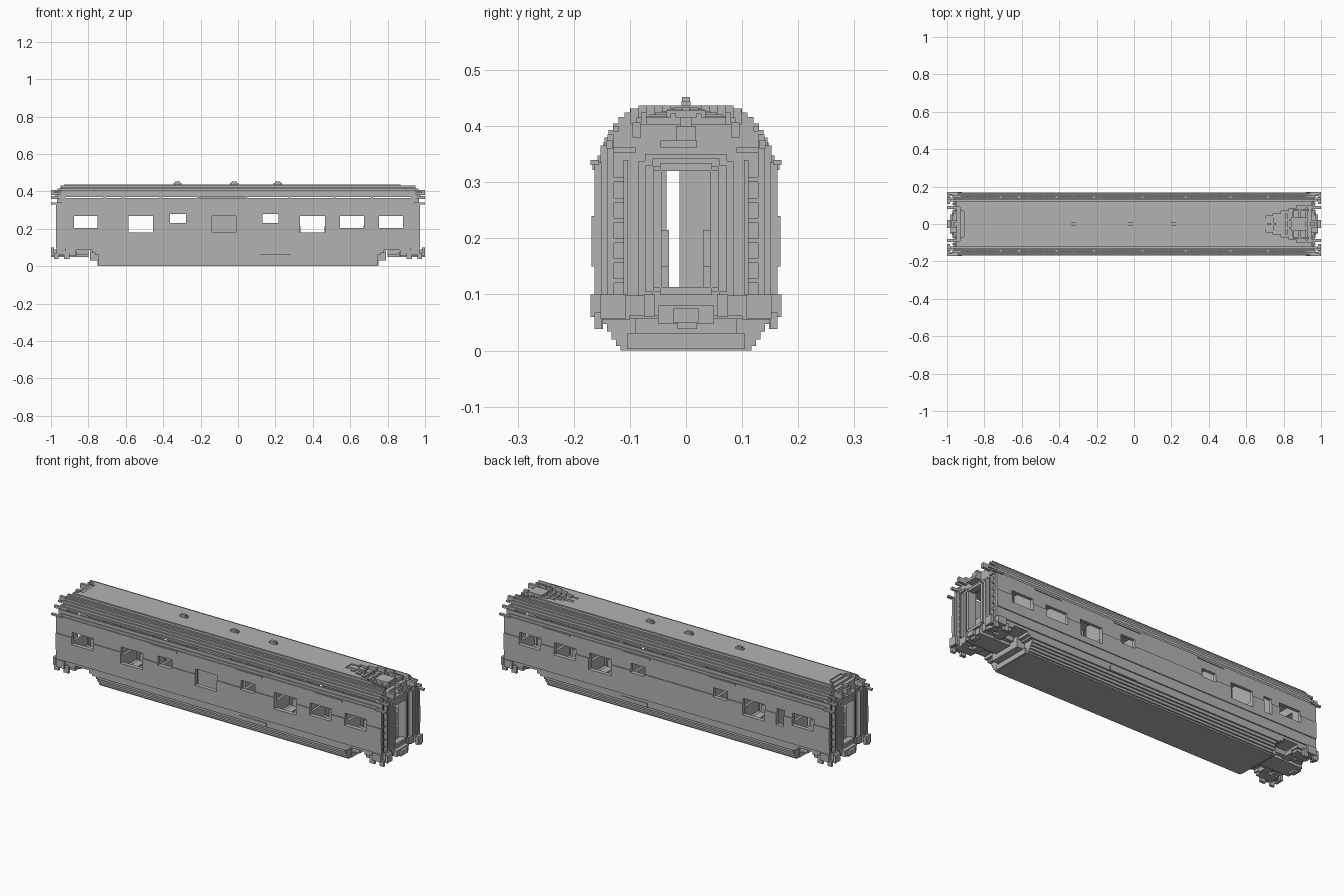
import bpy
import bmesh

if "Cube" in bpy.data.objects:
    bpy.data.objects.remove(bpy.data.objects["Cube"], do_unlink=True)

grey = bpy.data.materials.new("plain grey")
grey.use_nodes = True
paint = (0.45, 0.45, 0.45, 1)
grey.diffuse_color = paint
grey.node_tree.nodes["Principled BSDF"].inputs["Base Color"].default_value = paint


def new_object(name, bm):
    bmesh.ops.recalc_face_normals(bm, faces=bm.faces)
    mesh = bpy.data.meshes.new(name)
    bm.to_mesh(mesh)
    bm.free()
    mesh.materials.append(grey)
    obj = bpy.data.objects.new(name, mesh)
    bpy.context.collection.objects.link(obj)
    return obj


def add_box(bm, x0, x1, y0, y1, z0, z1):
    verts = bmesh.ops.create_cube(bm, size=1)["verts"]
    for v in verts:
        v.co.x = x1 if v.co.x > 0 else x0
        v.co.y = y1 if v.co.y > 0 else y0
        v.co.z = z1 if v.co.z > 0 else z0


def boxes(name, specs):
    bm = bmesh.new()
    for spec in specs:
        add_box(bm, *spec)
    return new_object(name, bm)


def mirror_y(specs):
    return specs + [(a, b, -d, -c, e, f) for a, b, c, d, e, f in specs]


def both_ends(specs):
    return specs + [(-b, -a, c, d, e, f) for a, b, c, d, e, f in specs]


def cut(target, spec):
    cutter = boxes("cutter", [spec])
    cutter.hide_render = True
    mod = target.modifiers.new("cut", 'BOOLEAN')
    mod.operation, mod.solver, mod.object = 'DIFFERENCE', 'EXACT', cutter
    bpy.context.view_layer.objects.active = target
    bpy.ops.object.modifier_apply(modifier=mod.name)
    bpy.data.objects.remove(cutter, do_unlink=True)


# Carriage body: stepped cross-section, each step is (top height, half width)
steps = [(.008, .117), (.02, .125), (.034, .133), (.047, .141), (.062, .149),
         (.1, .157), (.15, .163), (.24, .168), (.335, .163), (.348, .158),
         (.365, .152), (.38, .145), (.393, .138), (.405, .13), (.416, .12),
         (.424, .11), (.431, .1), (.437, .085)]
side, low = [], 0
for top, half in steps:
    side += [(half, low), (half, top)]
    low = top
outline = side + [(-y, z) for y, z in reversed(side)]
bm = bmesh.new()
face = bm.faces.new([bm.verts.new((-.95, y, z)) for y, z in outline])
moved = bmesh.ops.extrude_face_region(bm, geom=[face])["geom"]
bmesh.ops.translate(bm, vec=(1.9, 0, 0),
                    verts=[v for v in moved if isinstance(v, bmesh.types.BMVert)])
body = new_object("carriage_body", bm)

# Hollow saloon and end doorways
cut(body, (-.925, .925, -.146, .146, .095, .37))
cut(body, (-1.1, 1.1, -.046, .046, .104, .328))

# Windows: (centre, half width, bottom, top), shared by both sides
wide, tall, small = (.064, .203, .267), (.066, .18, .267), (.042, .23, .278)
windows = [(-.814, wide), (-.52, tall), (-.321, small), (.174, small),
           (.398, tall), (.609, wide), (.818, wide)]
for x, (half, bottom, top) in windows:
    cut(body, (x - half, x + half, -.2, .2, bottom, top))
cut(body, (-.139, -.01, -.2, -.13, .181, .267))
cut(body, (-.702, -.657, .13, .2, .181, .267))

# Underbody cut up over the running gear, rising in steps
for s in (-1, 1):
    for start, height in ((.745, .061), (.762, .071), (.78, .086)):
        ends = sorted((s * start, s * (1.1 if height < .08 else .865)))
        cut(body, (*ends, -.3, .3, -.1, height))

# Sloping roof recesses at both ends
for i in range(6):
    start = .66 + i * .042
    cut(body, (start, 1.1, -.028 - i * .014, .028 + i * .014,
               .431 - i * .0055, .6))
for i in range(3):
    cut(body, (-1.1, -.89 - i * .02, -.05 - i * .02, .05 + i * .02,
               .431 - i * .01, .6))

# Ribs and fan housing in the roof recess
ribs = []
for i in range(7):
    x = .70 + i * .036
    half = .022 + i * .011
    ribs.append((x, x + .012, -half, half, .395, .433 - i * .003))
ribs += mirror_y([(.76, .93, .018, .028, .39, .422), (.85, .935, .07, .08, .39, .424)])
ribs += [(.84, .92, -.035, .035, .39, .428), (.66, .76, -.006, .006, .41, .434)]
boxes("roof_equipment", ribs)

# Small roof vents, two steps each
vents = []
for x in (-.323, -.02, .213):
    vents += [(x - .022, x + .022, -.008, .008, .434, .445),
              (x - .014, x + .014, -.007, .007, .44, .452)]
boxes("roof_vents", vents)

# Thin plates along the cornice and skirt
plates = [(x - .08, x + .08, .155, .167, .322, .332) for x in (-.33, .18, .66)]
plates.append((.12, .28, .145, .161, .063, .085))
boxes("side_plates", mirror_y(plates))

# Inner partitions with a corridor gap
walls = []
for x in (-.72, -.62, -.42, -.22, .04, .27, .51, .71):
    walls += [(x, x + .012, -.147, -.045, .09, .372),
              (x, x + .012, -.012, .147, .09, .372)]
walls += [(-.21, .04, -.045, -.035, .09, .372), (-.21, .04, .02, .03, .09, .372)]
boxes("partitions", walls)

# Benches and tables between the partitions
seats = []
for x, (half, bottom, top) in windows:
    for s in (-1, 1):
        centre = x + s * (half + .006)
        seats += [(centre - .02, centre + .02, .03, .147, .09, .15),
                  (centre - .007, centre + .007, .03, .147, .14, .215)]
    seats.append((x - .02, x + .02, .08, .147, .165, .176))
boxes("seats_and_tables", mirror_y(seats))

# Gangway: nested door frames, stepped outward
frames = []
for half, low, high, x in ((.085, .085, .35, .958), (.072, .092, .342, .966),
                           (.058, .099, .334, .974)):
    band = .028 if half > .08 else .014
    frames += mirror_y([(.94, x, half - band, half, low + .012, high - .012)])
    frames += [(.94, x, .012 - half, half - .012, high - band, high),
               (.94, x, .012 - half, half - .012, low, low + band)]
boxes("gangway_frames", both_ends(frames))

# End corner walls, rails and steps
corners = [(.94, .973, .15, .163, .1, .335), (.94, .973, .157, .168, .15, .24),
           (.94, .967, .14, .152, .07, .365), (.94, .962, .128, .14, .07, .385),
           (.94, .97, .103, .111, .1, .34), (.94, .958, .09, .145, .352, .362),
           (.94, .985, .12, .13, .39, .4), (.94, 1, .08, .095, .38, .406),
           (.94, 1, .13, .142, .36, .374), (.94, 1, .155, .17, .331, .34)]
for i in range(6):
    z = .12 + i * .036
    corners.append((.94, .96, .105, .15, z, z + .008))
boxes("end_corner_rails", both_ends(mirror_y(corners)))

# Lamp above each door
boxes("end_lamps", both_ends([(.94, .975, -.018, .018, .37, .4),
                              (.94, .966, -.01, .01, .395, .415),
                              (.94, .985, -.045, .02, .362, .374)]))

# Buffer beams, buffers, steps and couplers
gear = mirror_y([(.93, 1, .12, .142, .062, .09), (.985, 1, .108, .152, .056, .1),
                 (.92, .97, .145, .17, .06, .1), (.9, .93, .148, .163, .038, .08),
                 (.96, .985, .15, .163, .038, .068), (.87, .965, .1, .15, .055, .07),
                 (.8, .97, .055, .075, .06, .1)])
gear += [(.925, .965, -.15, .15, .062, .098), (.86, .9, -.12, .12, .056, .075),
         (.8, .985, -.05, .05, .048, .08), (.94, 1, -.022, .022, .05, .075),
         (.96, .985, -.015, .02, .038, .055)]
boxes("buffers_and_couplers", both_ends(gear))

# Raised pads closing the underbody ends
boxes("skirt_end_blocks", both_ends([(.74, .752, -.105, .105, .003, .03),
                                     (.74, .79, -.09, .09, .03, .09)]))
